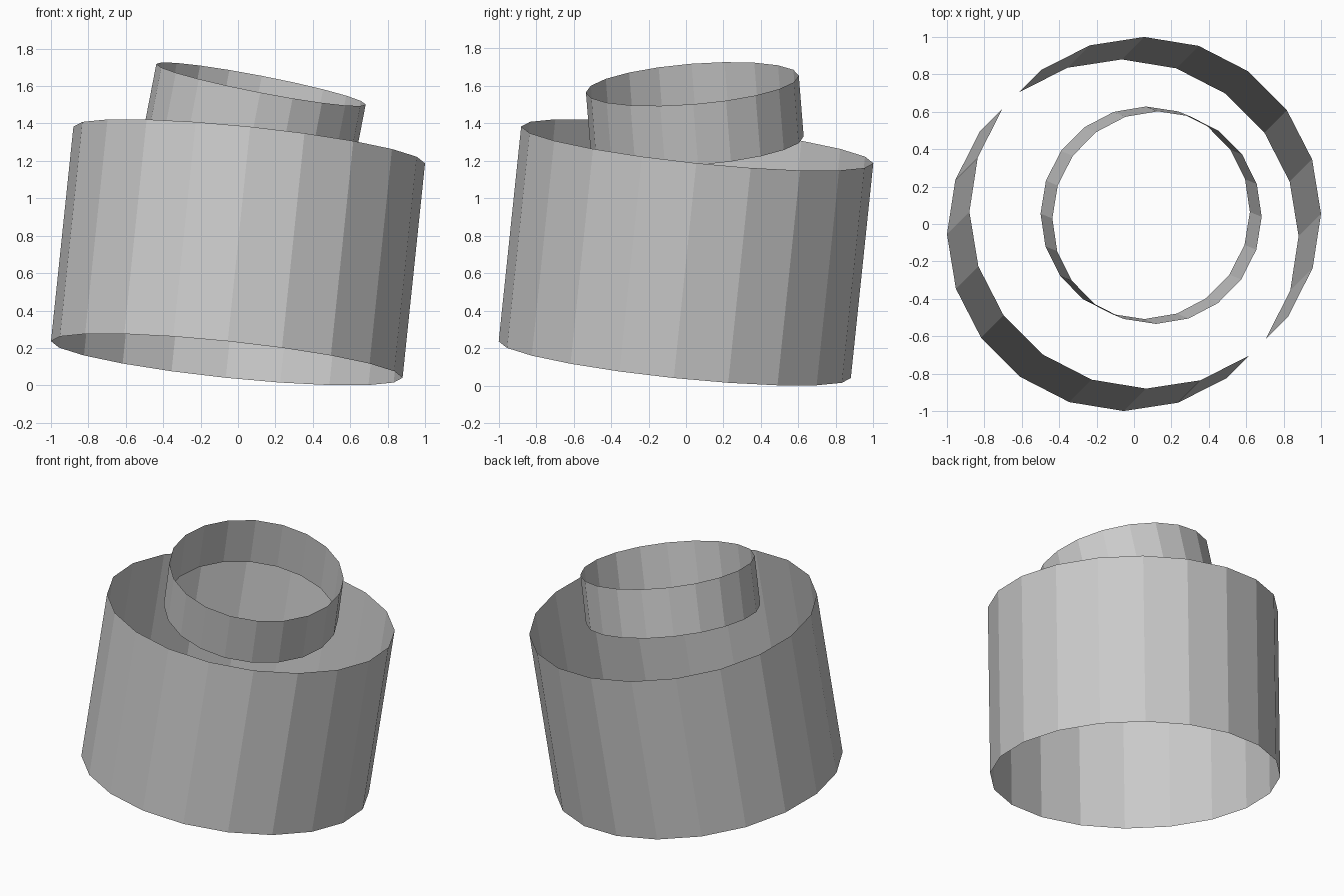
import bpy
from mathutils import Vector

cube = bpy.data.objects.get("Cube")
if cube:
    bpy.data.objects.remove(cube, do_unlink=True)

# Single plain grey
grey = bpy.data.materials.new("light_grey")
grey.use_nodes = True
colour = (0.6, 0.6, 0.6, 1)
grey.diffuse_color = colour
grey.node_tree.nodes["Principled BSDF"].inputs["Base Color"].default_value = colour


def open_tube(name, start, end, radius):
    """Thin flat-sided tube, open at both ends, running from start to end."""
    start, end = Vector(start), Vector(end)
    axis = end - start
    bpy.ops.mesh.primitive_cylinder_add(
        vertices=20, radius=radius, depth=axis.length,
        end_fill_type='NOTHING', location=(start + end) / 2)
    tube = bpy.context.object
    tube.name = name
    tube.rotation_mode = 'QUATERNION'
    tube.rotation_quaternion = Vector((0, 0, 1)).rotation_difference(axis)
    tube.data.materials.append(grey)
    return tube


# Wide leaning body, and a narrow collar leaning from its mouth
mouth = (0.06, 0.06, 1.285)
open_tube("body", (-0.06, -0.06, 0.138), mouth, 0.945)
open_tube("collar", mouth, (0.123, 0.034, 1.61), 0.57)
